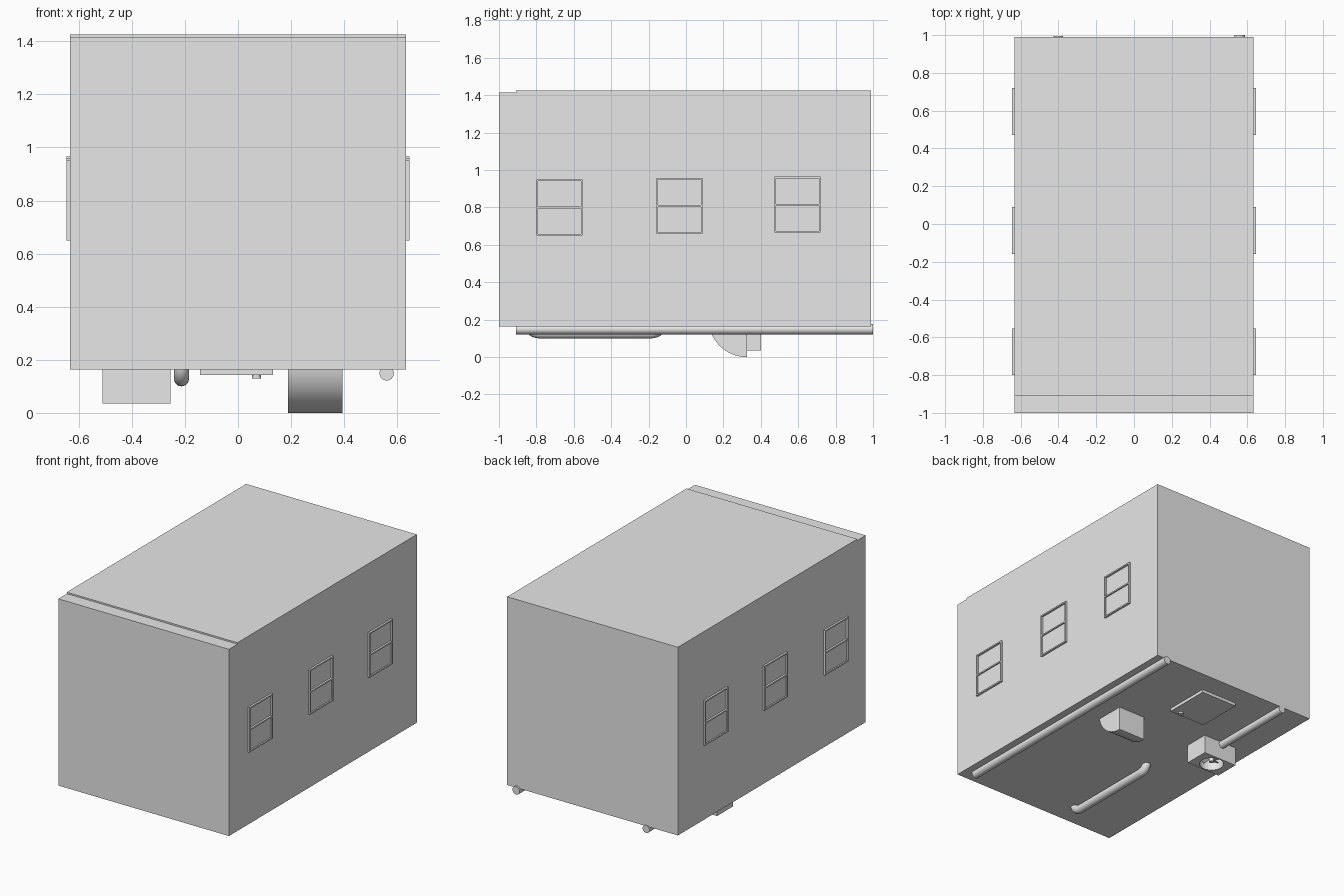
import bpy, bmesh, math
from mathutils import Vector

cube = bpy.data.objects.get("Cube")
if cube:
    bpy.data.objects.remove(cube, do_unlink=True)

grey = bpy.data.materials.new("light_grey")
grey.use_nodes = True
colour = (0.8, 0.8, 0.8, 1)
grey.diffuse_color = colour
grey.node_tree.nodes["Principled BSDF"].inputs["Base Color"].default_value = colour


def finish(name, bm):
    bmesh.ops.recalc_face_normals(bm, faces=bm.faces)
    mesh = bpy.data.meshes.new(name)
    bm.to_mesh(mesh)
    bm.free()
    mesh.materials.append(grey)
    obj = bpy.data.objects.new(name, mesh)
    bpy.context.collection.objects.link(obj)
    return obj


def add_box(bm, x, y, z):
    made = bmesh.ops.create_cube(bm, size=1)["verts"]
    for v in made:
        v.co = Vector([(a + b) / 2 + c * (b - a) for (a, b), c in zip((x, y, z), v.co)])


def box(name, *spans):
    bm = bmesh.new()
    add_box(bm, *spans)
    return finish(name, bm)


def prism(name, points, x0, x1):
    # extrude a (y, z) profile along x
    bm = bmesh.new()
    face = bm.faces.new([bm.verts.new((x0, y, z)) for y, z in points])
    ext = bmesh.ops.extrude_face_region(bm, geom=[face])["geom"]
    bmesh.ops.translate(bm, vec=(x1 - x0, 0, 0),
                        verts=[g for g in ext if isinstance(g, bmesh.types.BMVert)])
    return finish(name, bm)


def smooth(obj, angle=40):
    bpy.ops.object.select_all(action="DESELECT")
    obj.select_set(True)
    bpy.context.view_layer.objects.active = obj
    bpy.ops.object.shade_smooth_by_angle(angle=math.radians(angle))


def pipe(name, x, path, radius, sides=24):
    # sweep a circle along a (y, z) path
    pts = [Vector((x, y, z)) for y, z in path]
    bm = bmesh.new()
    rings = []
    for i, p in enumerate(pts):
        along = (pts[min(i + 1, len(pts) - 1)] - pts[max(i - 1, 0)]).normalized()
        side = Vector((1, 0, 0))
        up = side.cross(along)
        angles = [math.tau * k / sides for k in range(sides)]
        rings.append([bm.verts.new(p + radius * (side * math.cos(a) + up * math.sin(a)))
                      for a in angles])
    for a, b in zip(rings, rings[1:]):
        for k in range(sides):
            n = (k + 1) % sides
            bm.faces.new((a[k], a[n], b[n], b[k]))
    bm.faces.new(rings[0])
    bm.faces.new(rings[-1])
    smooth(finish(name, bm))


# Main shell: a lower roof strip along the front edge
floor = 0.163
prism("main_shell", [(-1, floor), (0.99, floor), (0.99, 1.425), (-0.91, 1.425),
                     (-0.91, 1.415), (-1, 1.415)], -0.633, 0.633)

# Sash windows on both long walls: thin frame, middle rail, raised lower pane
rim = 0.009
for label, side in (("left", 1), ("right", -1)):
    for i, (y0, z0) in enumerate(((-0.80, 0.65), (-0.158, 0.658), (0.472, 0.665))):
        y1, z1, mid = y0 + 0.247, z0 + 0.3, z0 + 0.15
        depth = sorted((side * 0.63, side * 0.646))
        bm = bmesh.new()
        for z in (z0, mid - rim / 2, z1 - rim):
            add_box(bm, depth, (y0, y1), (z, z + rim))
        for y in (y0, y1 - rim):
            add_box(bm, depth, (y, y + rim), (z0, z1))
        finish(f"{label}_window_frame_{i + 1}", bm)
        box(f"{label}_lower_pane_{i + 1}", sorted((side * 0.63, side * 0.637)),
            (y0 + rim / 2, y1 - rim / 2), (z0 + rim / 2, mid))

# Straight pipes under the floor
pipe("long_pipe", 0.56, [(-0.91, 0.149), (1, 0.149)], 0.027)
pipe("short_pipe", -0.40, [(0.38, 0.145), (0.995, 0.145)], 0.025)

# Handrail pipe with an elbow at each end
bend, low = 0.06, 0.128
elbow = [(bend * (1 - math.sin(t)), bend * (1 - math.cos(t)))
         for t in [math.pi / 2 * k / 8 for k in range(8, -1, -1)]]
path = [(-0.845 + y, low + z) for y, z in elbow]
path += [(-0.125 - y, low + z) for y, z in reversed(elbow)]
pipe("bent_pipe", -0.213, path, 0.028)

# Scoop with a quarter-round front and flat back
r, back = 0.205, 0.325
top = math.acos((r - floor) / r)
arc = [(back - r * math.sin(top * k / 20), r - r * math.cos(top * k / 20)) for k in range(21)]
smooth(prism("intake_scoop", arc + [(back, floor)], 0.188, 0.393))

# Hatch and its knob
box("hatch", (-0.143, 0.132), (0.52, 0.84), (0.142, floor))
bm = bmesh.new()
bmesh.ops.create_cone(bm, cap_ends=True, segments=20, radius1=0.017, radius2=0.017, depth=0.02)
bmesh.ops.translate(bm, vec=(0.07, 0.55, 0.14), verts=bm.verts)
smooth(finish("hatch_knob", bm))

# Fan housing with a round recess cut in its underside
cx, cy, bottom = -0.382, 0.315, 0.035
housing = box("fan_housing", (-0.51, -0.255), (0.23, 0.40), (bottom, floor + 0.002))
bm = bmesh.new()
bmesh.ops.create_cone(bm, cap_ends=True, segments=32, radius1=0.077, radius2=0.077, depth=0.14)
bmesh.ops.translate(bm, vec=(cx, cy, bottom), verts=bm.verts)
cutter = finish("fan_recess_cutter", bm)
cutter.hide_render = True
cutter.hide_viewport = True
cutter.display_type = "WIRE"
cut = housing.modifiers.new("recess", "BOOLEAN")
cut.operation = "DIFFERENCE"
cut.solver = "EXACT"
cut.object = cutter

# Fan: hub and tilted blades
bm = bmesh.new()
bmesh.ops.create_cone(bm, cap_ends=True, segments=16, radius1=0.016, radius2=0.016, depth=0.06)
for k in range(4):
    turn = math.tau * k / 4 + 0.4
    out = Vector((math.cos(turn), math.sin(turn), 0))
    across = Vector((-math.sin(turn), math.cos(turn), 0.5))
    corners = [out * 0.01 - across * 0.008, out * 0.068 - across * 0.022,
               out * 0.068 + across * 0.022, out * 0.01 + across * 0.008]
    bm.faces.new([bm.verts.new(c) for c in corners])
bmesh.ops.translate(bm, vec=(cx, cy, 0.08), verts=bm.verts)
finish("fan", bm)
